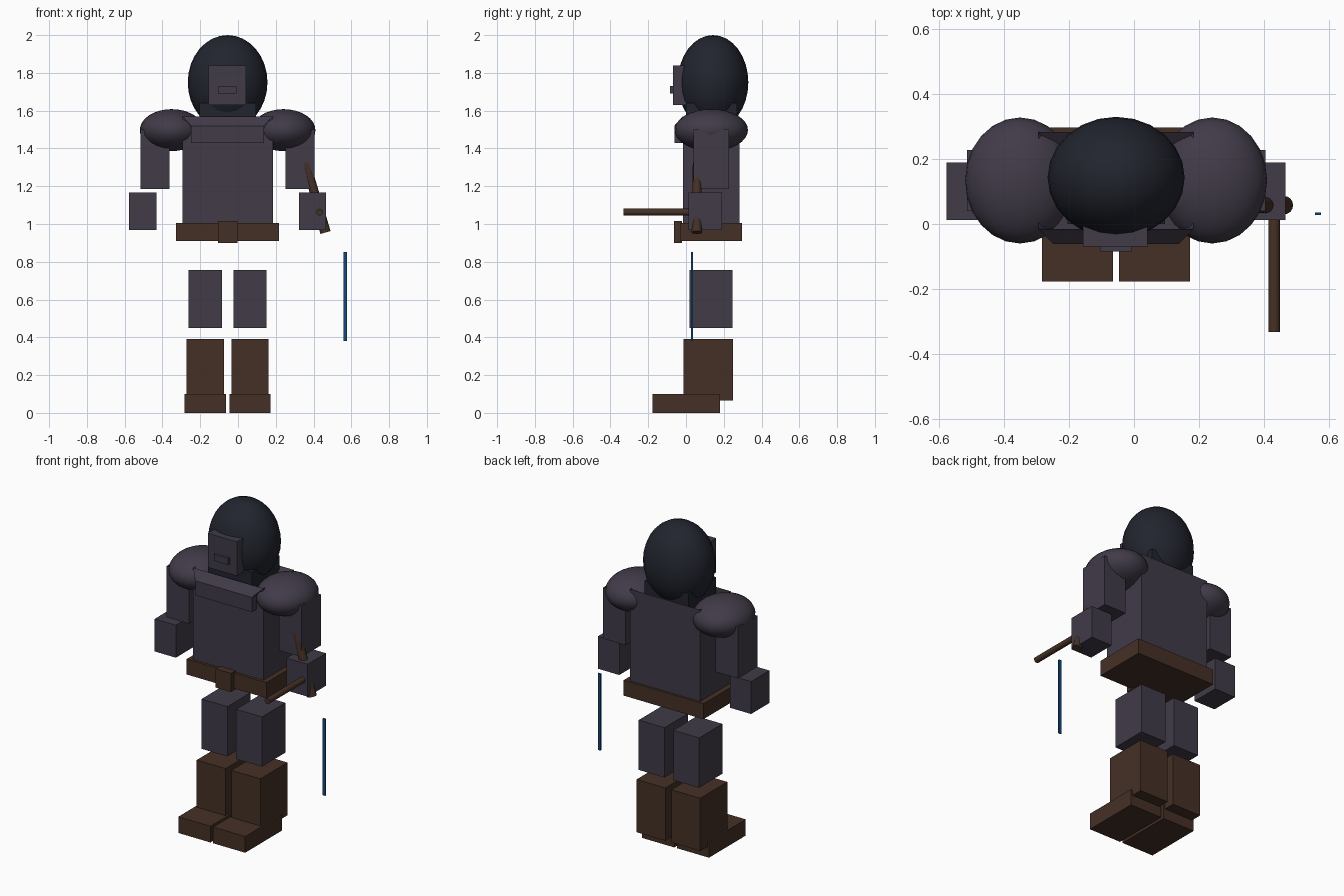
import bpy, bmesh
from mathutils import Vector, Matrix

if "Cube" in bpy.data.objects:
    bpy.data.objects.remove(bpy.data.objects["Cube"])

CX = -0.055  # body centre line


def material(name, rgb):
    m = bpy.data.materials.new(name)
    m.diffuse_color = (*rgb, 1)
    m.use_nodes = True
    m.node_tree.nodes["Principled BSDF"].inputs["Base Color"].default_value = m.diffuse_color
    return m


DARK = material("dark hood", (0.016, 0.018, 0.028))
PLUM = material("plum cloth", (0.052, 0.043, 0.064))
BROWN = material("brown leather", (0.059, 0.030, 0.019))
BLUE = material("blue blade", (0.006, 0.065, 0.19))


def finish(bm, name, mat, smooth=False):
    bmesh.ops.recalc_face_normals(bm, faces=bm.faces)
    for f in bm.faces:
        f.smooth = smooth and len(f.verts) <= 4
    me = bpy.data.meshes.new(name)
    bm.to_mesh(me)
    bm.free()
    me.materials.append(mat)
    ob = bpy.data.objects.new(name, me)
    bpy.context.collection.objects.link(ob)
    return ob


def box(name, mat, x, y, z):
    bm = bmesh.new()
    bmesh.ops.create_cube(bm, size=1)
    for v in bm.verts:
        v.co = [a[0] + (c + 0.5) * (a[1] - a[0]) for c, a in zip(v.co, (x, y, z))]
    return finish(bm, name, mat)


def ellipsoid(name, mat, centre, radii):
    bm = bmesh.new()
    bmesh.ops.create_uvsphere(bm, u_segments=24, v_segments=16, radius=1,
                              matrix=Matrix.LocRotScale(Vector(centre), None, Vector(radii)))
    return finish(bm, name, mat, True)


def rod(name, mat, a, b, r1, r2):
    a, b = Vector(a), Vector(b)
    d = b - a
    bm = bmesh.new()
    bmesh.ops.create_cone(bm, cap_ends=True, segments=16, radius1=r1, radius2=r2, depth=d.length,
                          matrix=Matrix.Translation((a + b) / 2) @ d.to_track_quat('Z', 'Y').to_matrix().to_4x4())
    return finish(bm, name, mat, True)


# head, neck and face plate
ellipsoid("hood", DARK, (CX, 0.143, 1.75), (0.211, 0.187, 0.25))
box("neck", DARK, (CX - 0.15, CX + 0.15), (0.0, 0.27), (1.5, 1.64))
box("face_mask", PLUM, (-0.157, 0.042), (-0.07, 0.03), (1.63, 1.84))
box("mask_mouth", PLUM, (-0.105, -0.007), (-0.085, -0.06), (1.69, 1.73))

# torso: rectangular loops, the rim folding inward, down and forward to a chest band
bm = bmesh.new()
loops = []
for hw, y0, y1, z in [(0.239, -0.016, 0.283, 0.98), (0.239, -0.016, 0.283, 1.57),
                      (0.193, -0.062, 0.22, 1.52)]:
    loops.append([bm.verts.new((CX + sx * hw, y, z))
                  for sx, y in ((-1, y0), (1, y0), (1, y1), (-1, y1))])
for lo, hi in zip(loops, loops[1:]):
    for i in range(4):
        j = (i + 1) % 4
        bm.faces.new((lo[i], lo[j], hi[j], hi[i]))
bm.faces.new(loops[0])
bm.faces.new(loops[-1])
finish(bm, "torso", PLUM)
box("chest_band", PLUM, (CX - 0.193, CX + 0.193), (-0.062, 0.22), (1.43, 1.52))

# belt
box("belt", BROWN, (CX - 0.272, CX + 0.272), (-0.033, 0.297), (0.91, 1.005))
box("belt_buckle", BROWN, (CX - 0.052, CX + 0.052), (-0.064, -0.02), (0.9, 1.015))

# limbs, mirrored about the body centre line
for s, side in ((-1, "left"), (1, "right")):
    def pair(part, mat, x, y, z):
        box(part + "_" + side, mat, sorted((CX + s * x[0], CX + s * x[1])), y, z)
    ellipsoid("shoulder_" + side, PLUM, (CX + s * 0.296, 0.134, 1.497), (0.169, 0.194, 0.111))
    pair("arm", PLUM, (0.307, 0.46), (0.04, 0.228), (1.185, 1.5))
    pair("hand", PLUM, (0.377, 0.522), (0.012, 0.19), (0.968, 1.168))
    pair("leg", PLUM, (0.03, 0.206), (0.018, 0.245), (0.45, 0.757))
    pair("boot", BROWN, (0.02, 0.217), (-0.014, 0.25), (0.065, 0.39))
    pair("foot", BROWN, (0.009, 0.228), (-0.177, 0.18), (0.0, 0.1))

# held tool and hanging blade
rod("tool_grip", BROWN, (0.463, 0.058, 0.955), (0.36, 0.058, 1.325), 0.028, 0.022)
rod("tool_handle", BROWN, (0.432, 0.06, 1.063), (0.432, -0.332, 1.063), 0.018, 0.018)
box("thin_blade", BLUE, (0.558, 0.576), (0.027, 0.036), (0.38, 0.852))
